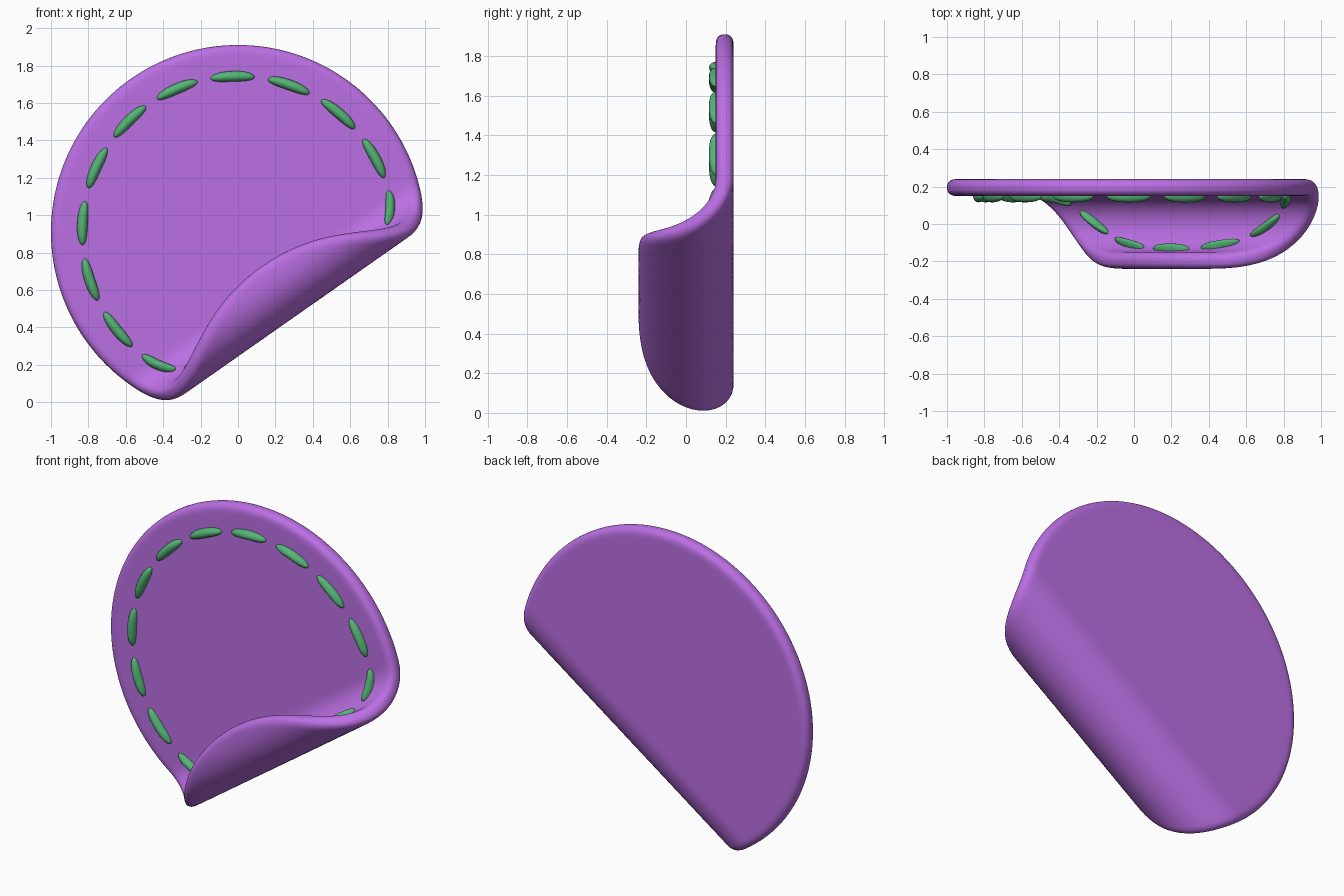
import bpy, bmesh
from math import sin, cos, pi, radians, copysign

if "Cube" in bpy.data.objects:
    bpy.data.objects.remove(bpy.data.objects["Cube"])

FOLD = radians(35)      # slope of the fold line seen from the front
S0 = 0.305              # distance from disc centre where the curl begins
R = 0.195               # curl radius at mid thickness
HALF = 0.045            # half thickness of the sheet
CZ = 0.91               # height of the disc centre


def bend(r, a, h):
    """Polar point on the flat disc (h = offset to the front) -> curled position."""
    x, z = r * cos(a), r * sin(a)
    s = x * sin(FOLD) - z * cos(FOLD)
    t = x * cos(FOLD) + z * sin(FOLD)
    q = R - h
    th = (s - S0) / R
    if th <= 0:
        d, y = s, q
    elif th <= pi:
        d, y = S0 + q * sin(th), q * cos(th)
    else:
        d, y = S0 - (th - pi) * R, -q
    return (t * cos(FOLD) + d * sin(FOLD), y, CZ + t * sin(FOLD) - d * cos(FOLD))


def skin(bm, rings, start, end):
    """Closed skin through rings of points, capped by two poles."""
    vs = [[bm.verts.new(p) for p in ring] for ring in rings]
    n = len(vs[0])
    a, b = bm.verts.new(start), bm.verts.new(end)
    for i in range(n):
        j = (i + 1) % n
        bm.faces.new((a, vs[0][j], vs[0][i]))
        bm.faces.new((b, vs[-1][i], vs[-1][j]))
        for p, q in zip(vs, vs[1:]):
            bm.faces.new((p[i], p[j], q[j], q[i]))


def finish(bm, name, colour):
    bmesh.ops.recalc_face_normals(bm, faces=bm.faces)
    me = bpy.data.meshes.new(name)
    bm.to_mesh(me)
    bm.free()
    me.shade_smooth()
    mat = bpy.data.materials.new(name + "_colour")
    mat.diffuse_color = colour
    mat.use_nodes = True
    mat.node_tree.nodes["Principled BSDF"].inputs["Base Color"].default_value = mat.diffuse_color
    me.materials.append(mat)
    bpy.context.collection.objects.link(bpy.data.objects.new(name, me))


# Curled sheet: front face, rounded rim, back face
W = 0.055
flat = [(1 - W) * i / 36 for i in range(1, 36)]
rim = []
for i in range(17):
    k = pi / 2 - pi * i / 16
    rim.append((1 - W + W * abs(cos(k)) ** 0.8,
                HALF * copysign(abs(sin(k)) ** 0.8, sin(k))))
profile = [(r, HALF) for r in flat] + rim + [(r, -HALF) for r in reversed(flat)]
N = 192
bm = bmesh.new()
skin(bm, [[bend(r, 2 * pi * i / N, h) for i in range(N)] for r, h in profile],
     bend(0, 0, HALF), bend(0, 0, -HALF))
finish(bm, "curled_sheet", (0.50, 0.16, 0.78, 1))

# Ring of stitches following the sheet
bm = bmesh.new()
COUNT, RS, LEN = 17, 0.833, 0.118
for n in range(COUNT):
    mid = radians(92) + 2 * pi * n / COUNT
    rings = []
    for i in range(1, 20):
        u = -cos(pi * i / 20)
        w = (1 - abs(u) ** 2.6) ** 0.5
        rings.append([bend(RS + 0.028 * w * cos(v), mid + u * LEN / RS,
                           HALF + 0.034 * w * sin(v))
                      for v in (2 * pi * j / 16 for j in range(16))])
    skin(bm, rings, bend(RS, mid - LEN / RS, HALF), bend(RS, mid + LEN / RS, HALF))
finish(bm, "stitches", (0.09, 0.46, 0.18, 1))
